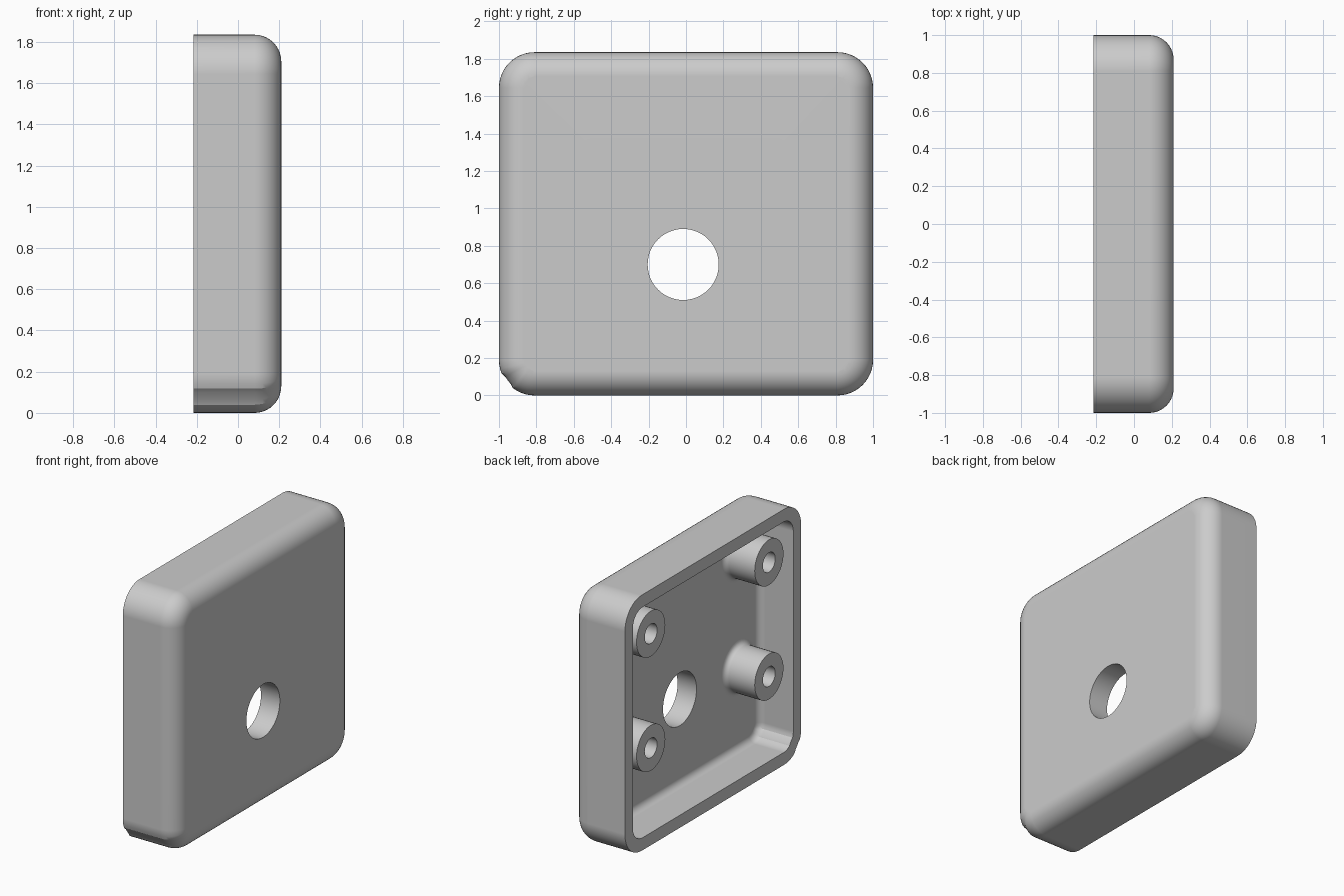
import bpy, bmesh, math
from mathutils import Vector

if "Cube" in bpy.data.objects:
    bpy.data.objects.remove(bpy.data.objects["Cube"])

HEIGHT, HALF = 1.835, 1.0
BACK, FRONT, FLOOR = -0.215, 0.21, 0.06
HOLE_Y, HOLE_Z, HOLE_R = -0.015, 0.70, 0.19

grey = bpy.data.materials.new("light grey plastic")
grey.use_nodes = True
grey.diffuse_color = (0.6, 0.6, 0.6, 1)
grey.node_tree.nodes["Principled BSDF"].inputs["Base Color"].default_value = (0.6, 0.6, 0.6, 1)


def finish(bm, name):
    bmesh.ops.recalc_face_normals(bm, faces=bm.faces)
    mesh = bpy.data.meshes.new(name)
    bm.to_mesh(mesh)
    bm.free()
    mesh.materials.append(grey)
    obj = bpy.data.objects.new(name, mesh)
    bpy.context.collection.objects.link(obj)
    bpy.ops.object.select_all(action="DESELECT")
    obj.select_set(True)
    bpy.context.view_layer.objects.active = obj
    bpy.ops.object.shade_smooth_by_angle(angle=math.radians(25))
    normals = obj.modifiers.new("even shading", "WEIGHTED_NORMAL")
    normals.keep_sharp = True
    return obj


def rounded_ring(bm, x, inset, radius, steps=12):
    """Rounded rectangle; the front bottom corner is nicked flat."""
    ring = []
    for sy, sz, start in ((1, 1, 0), (-1, 1, 90), (-1, -1, 180), (1, -1, 270)):
        cy = sy * (HALF - inset - radius)
        cz = HEIGHT / 2 + sz * (HEIGHT / 2 - inset - radius)
        for i in range(steps + 1):
            a = math.radians(start + 90 * i / steps)
            nicked = sy < 0 and sz < 0 and 4 <= i <= 6
            r = radius * (0.95 if nicked else 1)
            ring.append(bm.verts.new((x, cy + r * math.cos(a), cz + r * math.sin(a))))
    return ring


def circle(bm, x, y, z, r, n=48):
    return [bm.verts.new((x, y + r * math.cos(math.tau * i / n),
                          z + r * math.sin(math.tau * i / n))) for i in range(n)]


def bridge(bm, a, b):
    n = len(a)
    for i in range(n):
        j = (i + 1) % n
        bm.faces.new((a[i], a[j], b[j], b[i]))


def fill_between(bm, outer, inner):
    edges = []
    for loop in (outer, inner):
        for i, v in enumerate(loop):
            w = loop[(i + 1) % len(loop)]
            edges.append(bm.edges.get((v, w)) or bm.edges.new((v, w)))
    bmesh.ops.triangle_fill(bm, use_beauty=True, edges=edges, normal=Vector((1, 0, 0)))


# Cover: loft from the floor of the tray, over the rim, to the rounded face
def fillet(x_top, inset, corner, r, steps):
    return [(x_top - r + r * math.sin(t), inset + r - r * math.cos(t), corner - r + r * math.cos(t))
            for t in (math.pi / 2 * i / steps for i in range(steps + 1))]


bm = bmesh.new()
inside = fillet(FLOOR, 0.09, 0.11, 0.05, 6)
outside = fillet(FRONT, 0, 0.19, 0.13, 10)
sections = inside[::-1] + [(BACK, 0.09, 0.11), (BACK, 0, 0.19)] + outside
rings = [rounded_ring(bm, *s) for s in sections]
for a, b in zip(rings, rings[1:]):
    bridge(bm, a, b)

# Round opening through the face
hole_in = circle(bm, FLOOR, HOLE_Y, HOLE_Z, HOLE_R)
hole_out = circle(bm, FRONT, HOLE_Y, HOLE_Z, HOLE_R)
bridge(bm, hole_in, hole_out)
fill_between(bm, rings[0], hole_in)
fill_between(bm, rings[-1], hole_out)
finish(bm, "cover_shell")


# Screw posts: flared foot, straight barrel, blind bore
def screw_post(name, y, z):
    bm = bmesh.new()
    flare = 0.035
    foot = [(FLOOR - flare + flare * math.cos(t), 0.163 + flare * (1 - math.sin(t)))
            for t in (math.pi / 2 * i / 5 for i in range(6))]
    profile = foot + [(-0.18, 0.163), (-0.18, 0.07), (FLOOR - 0.01, 0.07)]
    loops = [circle(bm, x, y, z, r, 40) for x, r in profile]
    for a, b in zip(loops, loops[1:]):
        bridge(bm, a, b)
    bm.faces.new(loops[-1])
    finish(bm, name)


for side, y in (("right", -0.685), ("left", 0.655)):
    for level, z in (("lower", 0.67), ("upper", 1.49)):
        screw_post(f"{level}_{side}_screw_post", y, z)
